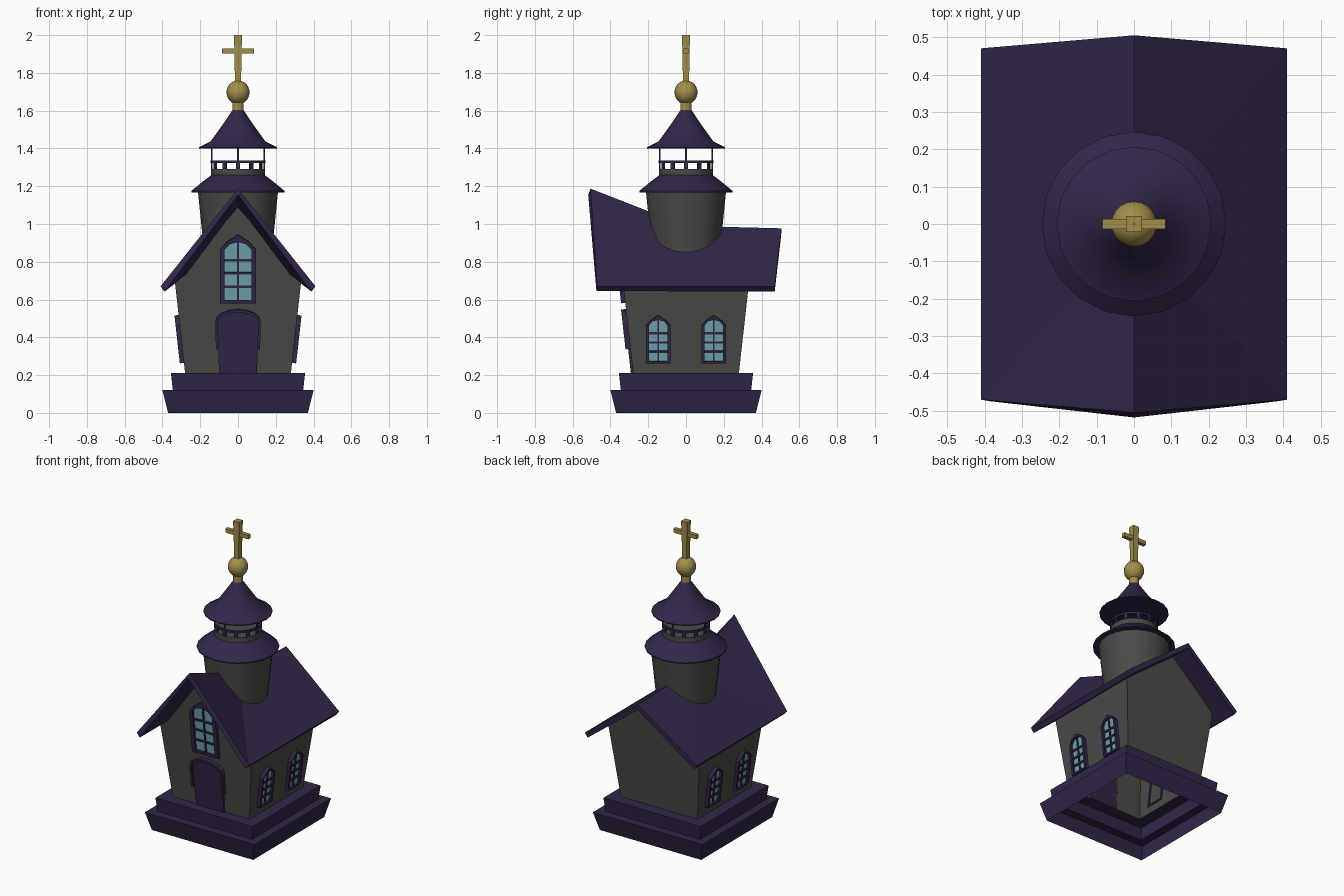
import bpy, bmesh, math
from mathutils import Matrix, Vector

if "Cube" in bpy.data.objects:
    bpy.data.objects.remove(bpy.data.objects["Cube"])


def material(name, rgb):
    m = bpy.data.materials.new(name)
    m.diffuse_color = (*rgb, 1)
    m.use_nodes = True
    m.node_tree.nodes["Principled BSDF"].inputs["Base Color"].default_value = m.diffuse_color
    return m


PURPLE = material("dark purple", (0.032, 0.019, 0.066))
GREY = material("stone grey", (0.068, 0.068, 0.066))
GOLD = material("old gold", (0.36, 0.27, 0.07))
GLASS = material("teal glass", (0.17, 0.37, 0.42))


def make(name, verts, faces, mat, fix=True, smooth=False, matrix=None):
    me = bpy.data.meshes.new(name)
    me.from_pydata([tuple(v) for v in verts], [], faces)
    bm = bmesh.new()
    bm.from_mesh(me)
    if fix:
        bmesh.ops.recalc_face_normals(bm, faces=bm.faces[:])
    if matrix:
        bm.transform(matrix)
    bm.to_mesh(me)
    bm.free()
    ob = bpy.data.objects.new(name, me)
    bpy.context.collection.objects.link(ob)
    me.materials.append(mat)
    if smooth:
        bpy.ops.object.select_all(action='DESELECT')
        ob.select_set(True)
        bpy.context.view_layer.objects.active = ob
        bpy.ops.object.shade_smooth_by_angle(angle=math.radians(40))
    return ob


def lathe(name, profile, mat, segs=20, turn=0.0, smooth=True, scale=1.0):
    """Stack of rings from (radius, z) points; radius 0.001 closes an end."""
    verts, faces = [], []
    for r, z in profile:
        for i in range(segs):
            a = 2 * math.pi * i / segs + turn
            verts.append((r * scale * math.cos(a), r * scale * math.sin(a), z))
    for k in range(len(profile) - 1):
        for i in range(segs):
            j = (i + 1) % segs
            faces.append((k*segs + i, k*segs + j, (k+1)*segs + j, (k+1)*segs + i))
    return make(name, verts, faces, mat, fix=False, smooth=smooth)


def box(name, lo, hi, mat, matrix=None):
    v = [(x, y, z) for x in (lo[0], hi[0]) for y in (lo[1], hi[1]) for z in (lo[2], hi[2])]
    f = [(0, 1, 3, 2), (4, 6, 7, 5), (0, 4, 5, 1), (2, 3, 7, 6), (0, 2, 6, 4), (1, 5, 7, 3)]
    return make(name, v, f, mat, matrix=matrix)


def plate(name, outline, w0, w1, mat, matrix):
    n = len(outline)
    v = [(u, h, w0) for u, h in outline] + [(u, h, w1) for u, h in outline]
    f = [tuple(range(n)), tuple(range(n, 2 * n))]
    f += [(i, (i+1) % n, (i+1) % n + n, i + n) for i in range(n)]
    return make(name, v, f, mat, matrix=matrix)


def frame(name, outer, inner, w0, w1, mat, matrix, closed=True):
    n = len(outer)
    v = [(u, h, w) for w in (w0, w1) for line in (outer, inner) for u, h in line]
    f = []
    for i in range(n if closed else n - 1):
        j = (i + 1) % n
        f += [(2*n+i, 2*n+j, 3*n+j, 3*n+i), (i, j, 2*n+j, 2*n+i),
              (n+i, n+j, 3*n+j, 3*n+i), (i, j, n+j, n+i)]
    if not closed:
        f += [(k, n+k, 3*n+k, 2*n+k) for k in (0, n - 1)]
    return make(name, v, f, mat, matrix=matrix)


LEAN = 0.112
FOOT, FOOT_Z = 0.28, 0.21


def wall_matrix(angle):
    """Local axes on a leaning wall: across, up from the floor, outward. Angle 0 is front."""
    up = Vector((0, -LEAN, 1)).normalized()
    out = Vector((0, -1, -LEAN)).normalized()
    m = Matrix(((1, up.x, out.x, 0), (0, up.y, out.y, -FOOT), (0, up.z, out.z, FOOT_Z), (0, 0, 0, 1)))
    return Matrix.Rotation(angle, 4, 'Z') @ m


# stepped plinth, open below
lathe("plinth", [(0.37, 0), (0.40, 0.12), (0.345, 0.12), (0.355, 0.21), (0.278, 0.21)],
      PURPLE, 4, math.pi / 4, False, math.sqrt(2))

# leaning walls with a tall front gable and a low back gable
def lean(z):
    return FOOT + LEAN * (z - FOOT_Z)


b, t = FOOT, lean(0.70)
wv = [(-b, -b, .21), (b, -b, .21), (b, b, .21), (-b, b, .21),
      (-t, -t, .70), (t, -t, .70), (t, t, .70), (-t, t, .70),
      (0, -lean(1.09), 1.09), (0, lean(0.945), 0.945)]
make("walls", wv, [(0, 1, 5, 8, 4), (1, 2, 6, 5), (2, 3, 7, 9, 6), (3, 0, 4, 7)], GREY, fix=False)

# roof: half built, mirrored, then thickened
rv = [(.41, -.47, .67), (.41, .47, .67), (0, .505, .977), (0, 0, .99), (0, -.505, 1.187)]
roof = make("roof", rv, [(0, 3, 4), (0, 1, 3), (1, 2, 3)], PURPLE, fix=False)
roof.modifiers.new("mirror", 'MIRROR')
sol = roof.modifiers.new("thickness", 'SOLIDIFY')
sol.thickness, sol.offset = 0.035, -1


# windows
def pointed(a, lo, spring, top, bulge):
    mid = (spring + top) / 2 + bulge
    return [(-a, lo), (a, lo), (a, spring), (a * 0.62, mid), (0, top), (-a * 0.62, mid), (-a, spring)]


def window(name, m, a, height, spring, rim):
    outer = pointed(a, 0, spring, height, 0)
    g, top = a - rim, height - rim * 1.6
    inner = pointed(g, rim * 0.7, spring, top, 0.008)
    frame(name + "_frame", outer, inner, -0.005, 0.022, PURPLE, m)
    plate(name + "_glass", inner, 0.001, 0.007, GLASS, m)
    box(name + "_mullion", (-.005, rim * .7, .006), (.005, top, .014), PURPLE, m)
    for k in range(3):
        h = rim * .7 + (spring - rim * .4) * (k + 1) / 3.9
        box(name + "_bar", (-g, h - .006, .006), (g, h + .006, .014), PURPLE, m)


window("front_window", wall_matrix(0) @ Matrix.Translation((0, 0.375, 0)), 0.095, 0.365, 0.285, 0.024)
for side, ang in (("right", 90), ("left", -90)):
    for y in (-0.147, 0.147):
        window(side + "_window", wall_matrix(math.radians(ang)) @ Matrix.Translation((y, 0.055, 0)),
               0.065, 0.255, 0.20, 0.015)


# arched door with a raised hood
def arch(a, spring, rise, n=8):
    return [(a * math.cos(math.pi * i / n), spring + rise * math.sin(math.pi * i / n)) for i in range(n + 1)]


m = wall_matrix(0)
plate("door", [(-.1, 0), (.1, 0)] + arch(.11, .27, .055), -.005, .012, PURPLE, m)
frame("door_hood", [(.117, .13)] + arch(.12, .275, .067) + [(-.117, .13)],
      [(.103, .13)] + arch(.106, .272, .053) + [(-.103, .13)], -.005, .026, PURPLE, m, closed=False)

# tower drum, skirt roof and belfry
lathe("tower", [(.176, .82), (.213, 1.18)], GREY)
lathe("skirt_roof", [(.2, 1.172), (.247, 1.168), (.247, 1.175), (.19, 1.222), (.14, 1.26)], PURPLE)
lathe("belfry_floor", [(.142, 1.25), (.142, 1.292), (.001, 1.292)], GREY)
lathe("handrail", [(.134, 1.322), (.145, 1.322), (.145, 1.336), (.134, 1.336), (.134, 1.322)], PURPLE)
for i in range(12):
    rot = Matrix.Rotation(math.radians(30 * i), 4, 'Z')
    box("baluster", (.134, -.011, 1.29), (.144, .011, 1.325), PURPLE, rot)
    if i % 3 == 0:
        box("belfry_post", (.134, -.004, 1.33), (.142, .004, 1.41), PURPLE, rot)
lathe("spire_roof", [(.001, 1.405), (.207, 1.40), (.207, 1.406), (.145, 1.437), (.085, 1.52), (.028, 1.605)], PURPLE)

# gold finial: neck, ball and cross
lathe("finial_neck", [(.03, 1.60), (.03, 1.645)], GOLD, 12)
ball = [(max(.001, .061 * math.cos(math.radians(a))), 1.697 + .063 * math.sin(math.radians(a)))
        for a in range(-90, 91, 15)]
lathe("finial_ball", ball, GOLD, 20)
lathe("cross_shaft", [(.016, 1.75), (.021, 2.0), (.001, 2.0)], GOLD, 4, math.pi / 4, False, math.sqrt(2))
box("cross_bar", (-.084, -.013, 1.903), (.084, .013, 1.929), GOLD)
